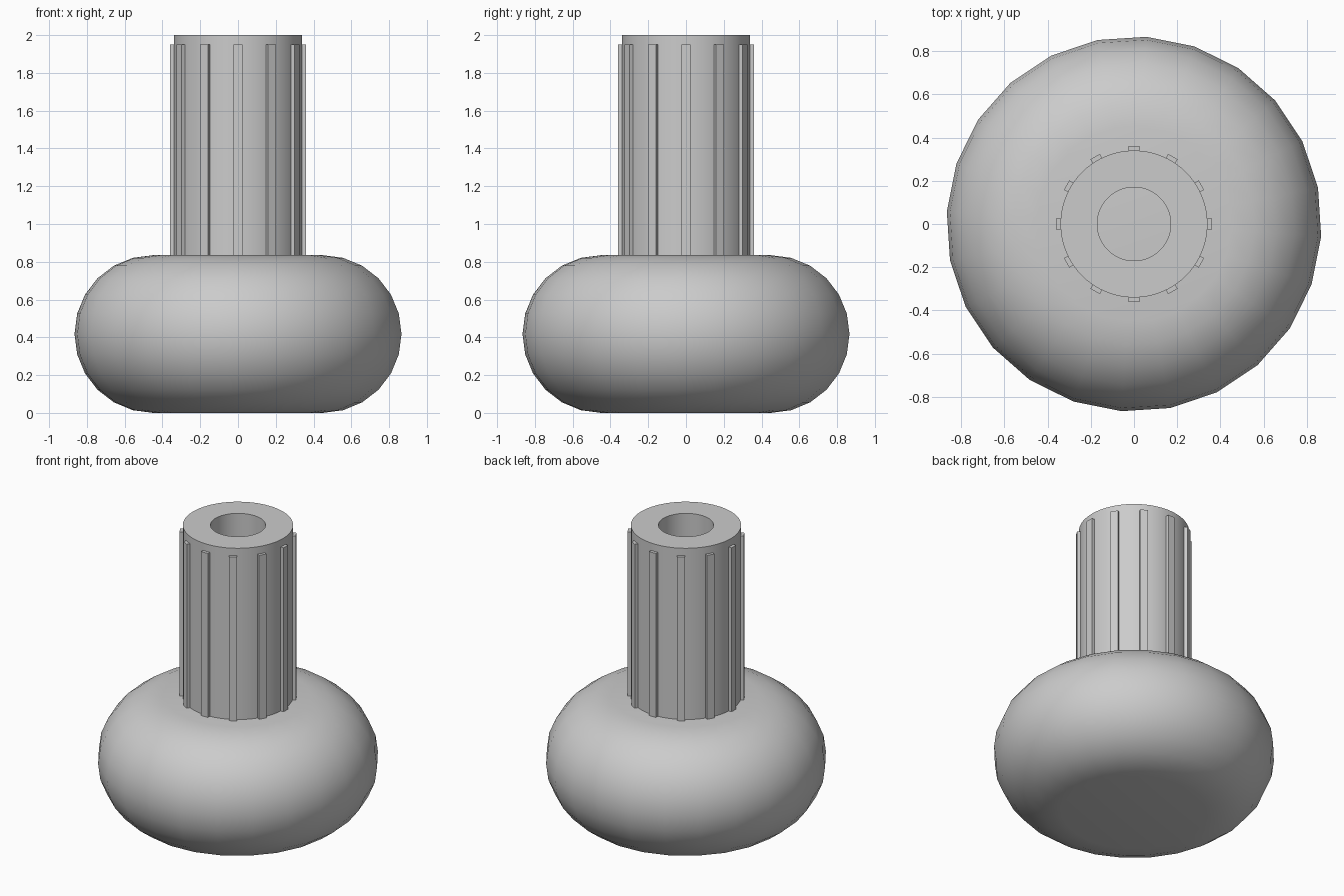
import bpy
import bmesh
from math import sin, cos, pi, radians
from mathutils import Matrix, Vector

cube = bpy.data.objects.get("Cube")
if cube:
    bpy.data.objects.remove(cube, do_unlink=True)

GREY = (0.6, 0.6, 0.6, 1.0)
grey = bpy.data.materials.new("plain grey")
grey.use_nodes = True
grey.diffuse_color = GREY
grey.node_tree.nodes["Principled BSDF"].inputs["Base Color"].default_value = GREY


def add_object(name, bm, smooth):
    """Turn a bmesh into a grey object."""
    bmesh.ops.recalc_face_normals(bm, faces=bm.faces)
    mesh = bpy.data.meshes.new(name)
    bm.to_mesh(mesh)
    bm.free()
    mesh.materials.append(grey)
    obj = bpy.data.objects.new(name, mesh)
    bpy.context.collection.objects.link(obj)
    if smooth:
        bpy.ops.object.select_all(action='DESELECT')
        obj.select_set(True)
        bpy.context.view_layer.objects.active = obj
        bpy.ops.object.shade_smooth_by_angle(angle=radians(30))
    return obj


def lathe(name, profile, sides, turn=0.0, closed=False):
    """Spin a (radius, height) profile around the z axis."""
    bm = bmesh.new()
    verts = [bm.verts.new((r * cos(turn), r * sin(turn), z)) for r, z in profile]
    edges = [bm.edges.new(pair) for pair in zip(verts, verts[1:])]
    if closed:
        edges.append(bm.edges.new((verts[-1], verts[0])))
    bmesh.ops.spin(bm, geom=verts + edges, cent=(0, 0, 0), axis=(0, 0, 1),
                   angle=2 * pi, steps=sides)
    bmesh.ops.remove_doubles(bm, verts=bm.verts, dist=0.0005)
    return add_object(name, bm, True)


# Rounded knob with flat top and bottom
CORE, ROUND = 0.45, 0.4175
arc = [(CORE + ROUND * cos(a), ROUND + ROUND * sin(a))
       for a in (radians(-90 + 15 * i) for i in range(13))]
lathe("knob_body", [(0, 0)] + arc + [(0, 2 * ROUND)], 24, radians(11.2))

# Hollow stem, its bore ending on the knob
OUTER, BORE, TOP, BASE = 0.34, 0.17, 2.0, 0.82
lathe("stem", [(OUTER, BASE), (OUTER, TOP), (BORE, TOP), (BORE, BASE)], 64, closed=True)

# Twelve ribs around the stem
RIB_TOP, RIB_OUT, RIB_IN, RIB_WIDTH = 1.95, 0.36, 0.32, 0.05
bm = bmesh.new()
size = Vector((RIB_OUT - RIB_IN, RIB_WIDTH, RIB_TOP - BASE))
centre = Vector(((RIB_OUT + RIB_IN) / 2, 0, (RIB_TOP + BASE) / 2))
for i in range(12):
    place = (Matrix.Rotation(i * pi / 6, 4, 'Z') @ Matrix.Translation(centre)
             @ Matrix.Diagonal(size).to_4x4())
    bmesh.ops.create_cube(bm, size=1, matrix=place)
add_object("stem_ribs", bm, False)
